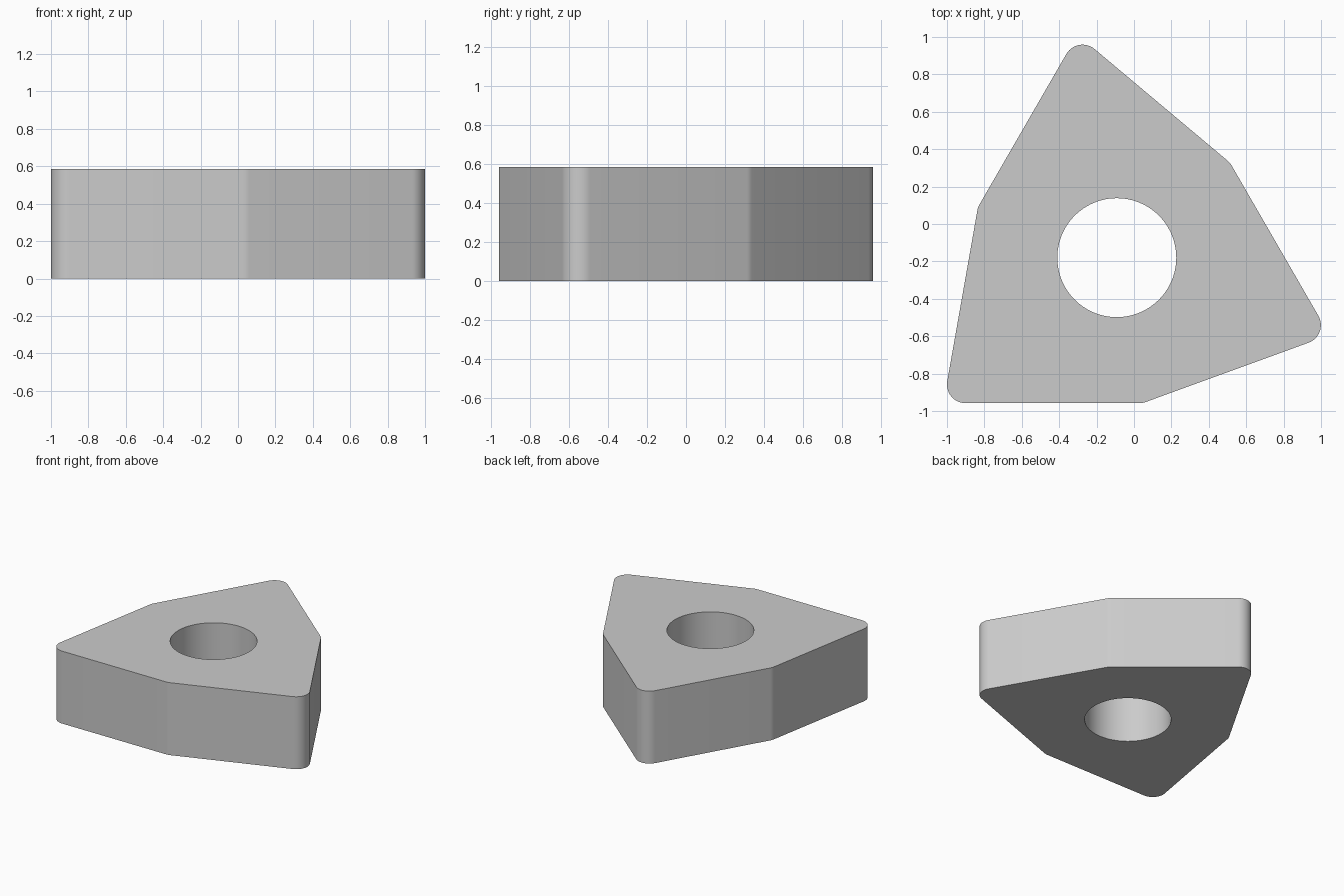
import bpy, bmesh
from math import radians, cos, sin, pi

if "Cube" in bpy.data.objects:
    bpy.data.objects.remove(bpy.data.objects["Cube"])

APOTHEM, FILLET, HOLE_R, HEIGHT = 0.778, 0.10, 0.318, 0.585
CX, CY = -0.092, -0.18


def arc(center_dir, dist, radius, half_turn, steps):
    """Points of a corner arc whose centre lies on a ray from the hole axis."""
    a = radians(center_dir)
    pts = []
    for i in range(steps + 1):
        t = a + radians(half_turn) * (2 * i / steps - 1)
        pts.append((CX + dist * cos(a) + radius * cos(t),
                    CY + dist * sin(a) + radius * sin(t)))
    return pts


# Outline: three rounded 80 degree corners alternating with blunt 160 degree ones
outline = []
for k in range(3):
    inner = APOTHEM - FILLET
    outline += arc(-80 + 120 * k, inner / cos(radians(10)), FILLET, 10, 4)
    outline += arc(-20 + 120 * k, inner / cos(radians(50)), FILLET, 50, 14)

# Central round hole
N = 96
hole = [(CX + HOLE_R * cos(2 * pi * i / N), CY + HOLE_R * sin(2 * pi * i / N))
        for i in range(N)]

# Fill the profile between outline and hole, then extrude upwards
bm = bmesh.new()
edges = []
for loop in (outline, hole):
    vs = [bm.verts.new((x, y, 0)) for x, y in loop]
    edges += [bm.edges.new((vs[i - 1], vs[i])) for i in range(len(vs))]
bmesh.ops.triangle_fill(bm, use_beauty=True, edges=edges)
result = bmesh.ops.extrude_face_region(bm, geom=bm.faces[:], use_keep_orig=True)
top = [g for g in result["geom"] if isinstance(g, bmesh.types.BMVert)]
bmesh.ops.translate(bm, verts=top, vec=(0, 0, HEIGHT))
bmesh.ops.recalc_face_normals(bm, faces=bm.faces[:])

mesh = bpy.data.meshes.new("cutting_insert")
bm.to_mesh(mesh)
bm.free()
insert = bpy.data.objects.new("cutting_insert", mesh)
bpy.context.collection.objects.link(insert)

# Smooth round walls, crisp rims
bpy.context.view_layer.objects.active = insert
insert.select_set(True)
bpy.ops.object.shade_smooth_by_angle(angle=radians(30))
